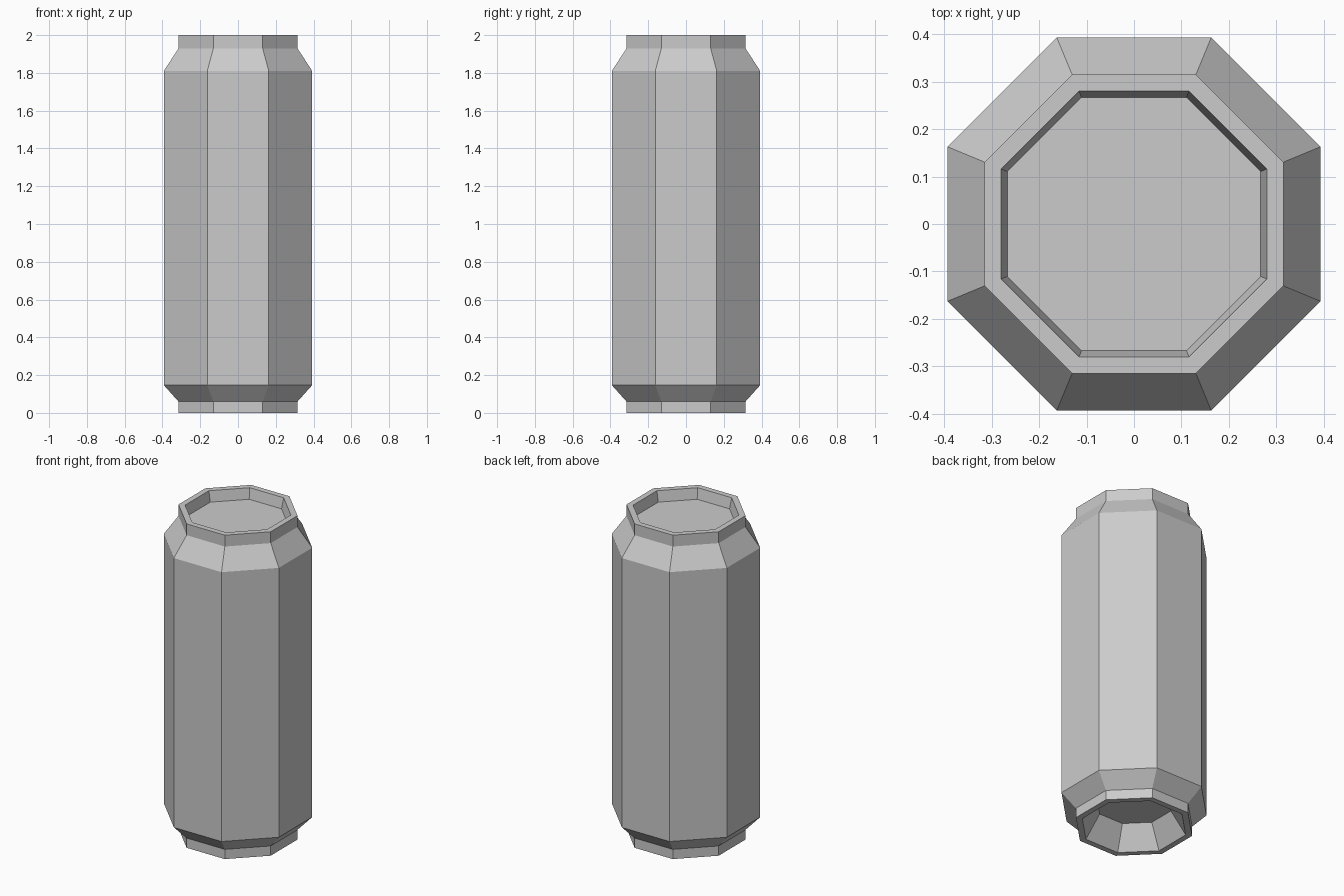
import bpy, bmesh, math

if "Cube" in bpy.data.objects:
    bpy.data.objects.remove(bpy.data.objects["Cube"])

SIDES = 8
# (distance from axis to flat side, height), from base dome up the outside to the lid
PROFILE = [
    (0.20, 0.14), (0.28, 0.0),                  # hollow base
    (0.315, 0.0), (0.315, 0.06),                # foot
    (0.393, 0.147), (0.393, 1.81),              # body
    (0.315, 1.93), (0.315, 2.0),                # shoulder and neck
    (0.28, 2.0), (0.267, 1.935),                # rim and recessed lid
]


def ring(bm, apothem, z):
    r = apothem / math.cos(math.pi / SIDES)
    angles = [2 * math.pi * (i + 0.5) / SIDES for i in range(SIDES)]
    return [bm.verts.new((r * math.cos(a), r * math.sin(a), z)) for a in angles]


bm = bmesh.new()
rings = [ring(bm, a, z) for a, z in PROFILE]

# Walls between neighbouring rings
for lower, upper in zip(rings, rings[1:]):
    for i in range(SIDES):
        j = (i + 1) % SIDES
        bm.faces.new((lower[i], lower[j], upper[j], upper[i]))

# Base ceiling and lid
bm.faces.new(rings[0][::-1])
bm.faces.new(rings[-1])
bmesh.ops.recalc_face_normals(bm, faces=bm.faces)

mesh = bpy.data.meshes.new("drink_can")
bm.to_mesh(mesh)
bm.free()
bpy.context.collection.objects.link(bpy.data.objects.new("drink_can", mesh))
